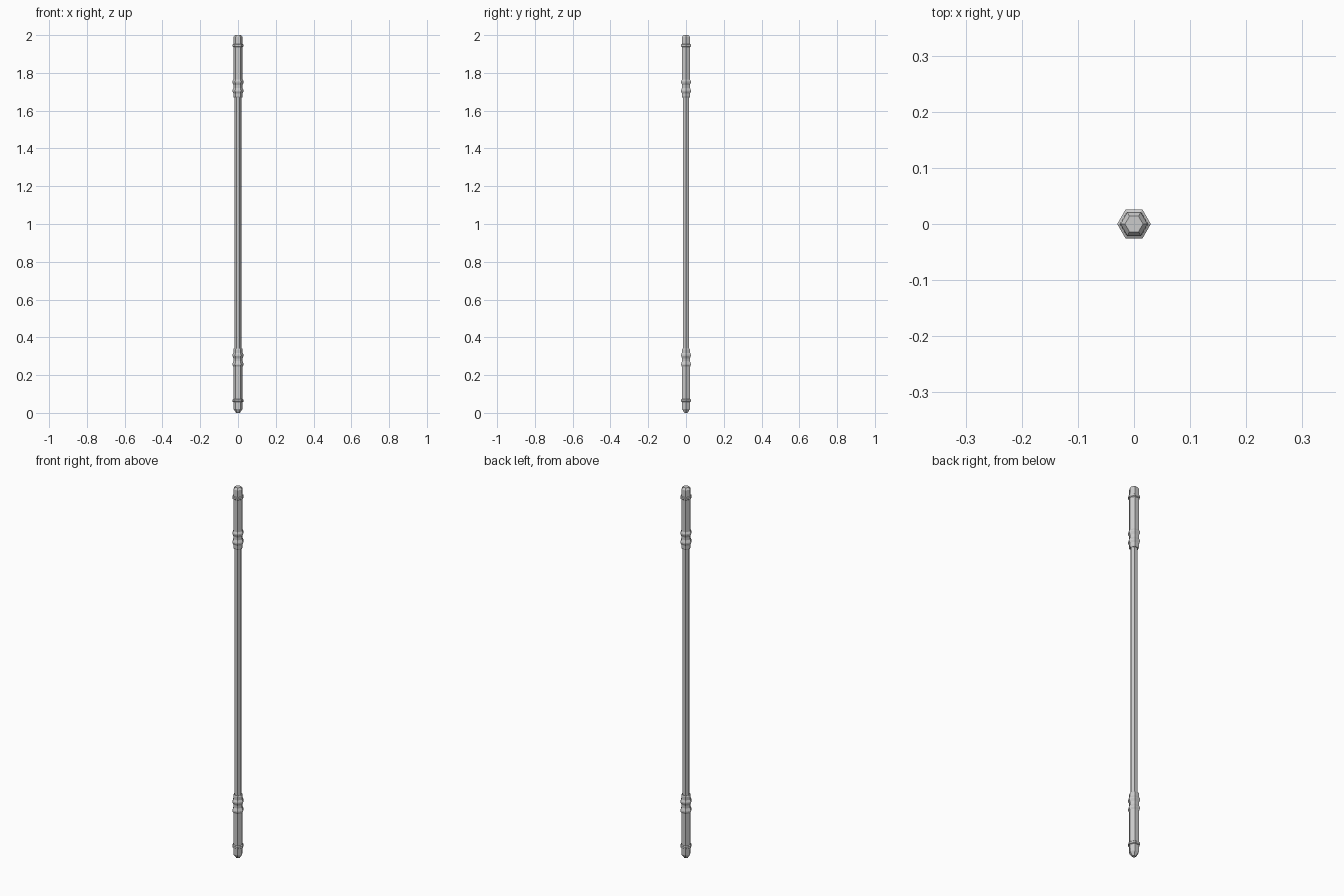
import bpy, bmesh
from math import cos, sin, pi

if "Cube" in bpy.data.objects:
    bpy.data.objects.remove(bpy.data.objects["Cube"])

SIDES = 6


def lathe(name, profile):
    """Hexagonal turned part from (radius, z) pairs, corners on the x axis."""
    bm = bmesh.new()
    rings = [[bm.verts.new((r * cos(2 * pi * i / SIDES), r * sin(2 * pi * i / SIDES), z))
              for i in range(SIDES)] for r, z in profile]
    for a, b in zip(rings, rings[1:]):
        for i in range(SIDES):
            j = (i + 1) % SIDES
            bm.faces.new((a[i], a[j], b[j], b[i]))
    bm.faces.new(rings[0])
    bm.faces.new(rings[-1])
    bmesh.ops.recalc_face_normals(bm, faces=bm.faces)
    mesh = bpy.data.meshes.new(name)
    bm.to_mesh(mesh)
    bm.free()
    obj = bpy.data.objects.new(name, mesh)
    bpy.context.collection.objects.link(obj)
    return obj


# Distance from the end of the staff: bevelled cap, collar, grip, two swells, lip
grip = [(0.016, 0.0), (0.024, 0.01), (0.025, 0.047), (0.030, 0.050), (0.030, 0.059),
        (0.025, 0.063), (0.025, 0.235), (0.030, 0.244), (0.030, 0.250),
        (0.024, 0.264), (0.024, 0.279), (0.030, 0.292), (0.030, 0.298),
        (0.025, 0.308), (0.025, 0.326), (0.022, 0.331)]

lathe("shaft", [(0.018, 0.32), (0.018, 1.68)])
lathe("upper_grip", [(r, 2 - d) for r, d in grip])

# Lower grip sits slightly higher, on a small pointed foot
lathe("lower_grip", [(0.010, 0.0)] + [(r, d + 0.01) for r, d in grip[1:]])
